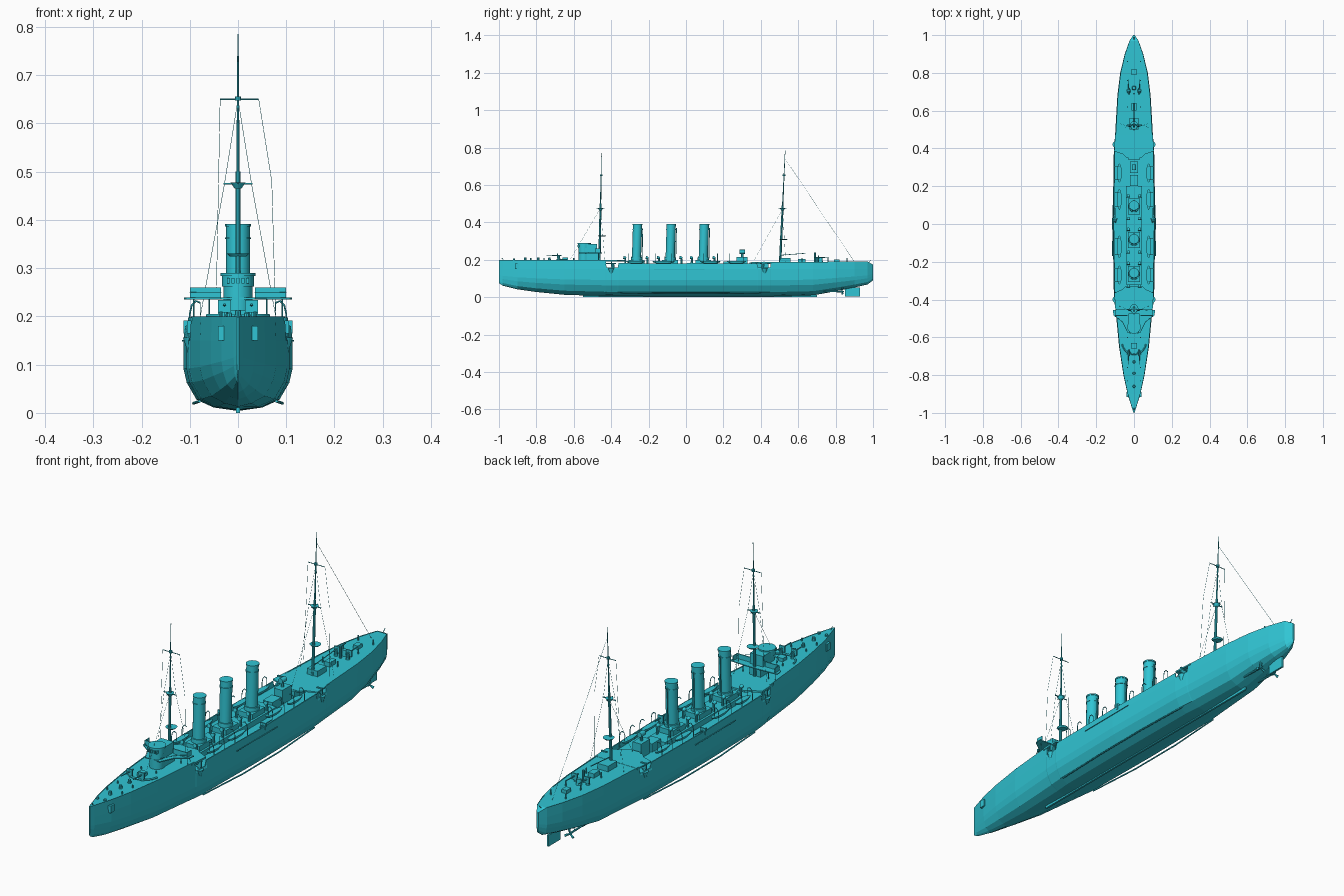
import bpy, bmesh, math
from mathutils import Vector

if "Cube" in bpy.data.objects:
    bpy.data.objects.remove(bpy.data.objects["Cube"])

paint = bpy.data.materials.new("hull_paint")
paint.diffuse_color = (0.03, 0.56, 0.66, 1)
paint.use_nodes = True
paint.node_tree.nodes["Principled BSDF"].inputs["Base Color"].default_value = paint.diffuse_color


def finish(name, bm, smooth=False):
    bmesh.ops.recalc_face_normals(bm, faces=bm.faces)
    me = bpy.data.meshes.new(name)
    bm.to_mesh(me)
    bm.free()
    me.materials.append(paint)
    ob = bpy.data.objects.new(name, me)
    bpy.context.collection.objects.link(ob)
    if smooth:
        bpy.ops.object.select_all(action='DESELECT')
        ob.select_set(True)
        bpy.context.view_layer.objects.active = ob
        bpy.ops.object.shade_smooth_by_angle()
    return ob


def box(name, x, y, z):
    """Box from (min, max) ranges."""
    bm = bmesh.new()
    bmesh.ops.create_cube(bm, size=1)
    for v in bm.verts:
        v.co = [r[0] + (c + .5) * (r[1] - r[0]) for r, c in zip((x, y, z), v.co)]
    return finish(name, bm)


def cyl(name, a, b, r1, r2=None, n=16):
    """Round bar or cone from point a to point b."""
    a, b = Vector(a), Vector(b)
    bm = bmesh.new()
    bmesh.ops.create_cone(bm, cap_ends=True, segments=n, radius1=r1,
                          radius2=r1 if r2 is None else r2, depth=(b - a).length)
    q = Vector((0, 0, 1)).rotation_difference(b - a)
    for v in bm.verts:
        v.co = q @ v.co + (a + b) / 2
    return finish(name, bm, True)


def prism(name, half, z0, z1):
    """Slab from a half outline mirrored over x = 0."""
    bm = bmesh.new()
    pts = half + [(-x, y) for x, y in reversed(half) if x > 0]
    f = bm.faces.new([bm.verts.new((x, y, z0)) for x, y in pts])
    top = bmesh.ops.extrude_face_region(bm, geom=[f])["geom"]
    for v in top:
        if isinstance(v, bmesh.types.BMVert):
            v.co.z = z1
    return finish(name, bm)


def tube(name, pts, r):
    cu = bpy.data.curves.new(name, 'CURVE')
    cu.dimensions, cu.bevel_depth, cu.bevel_resolution, cu.use_fill_caps = '3D', r, 1, True
    sp = cu.splines.new('POLY')
    sp.points.add(len(pts) - 1)
    for p, co in zip(sp.points, pts):
        p.co = (*co, 1)
    cu.materials.append(paint)
    bpy.context.collection.objects.link(bpy.data.objects.new(name, cu))


# Hull loft: y, half width, keel z, rail z, sharpness, deck z
stations = [
    (-1, .002, .075, .2, 1, .199), (-.98, .009, .062, .2, 1.3, .199),
    (-.9, .034, .042, .2, 1.5, .198), (-.8, .056, .028, .2, 1.5, .198),
    (-.65, .079, .013, .2, 1.3, .198), (-.43, .1, .006, .2, 1.1, .198),
    (-.425, .102, .006, .158, 1.1, .155), (-.365, .106, .005, .158, 1, .155),
    (-.36, .107, .005, .182, 1, .155), (0, .113, .004, .18, 1, .155),
    (.38, .107, .004, .18, 1, .155), (.385, .107, .004, .158, 1, .155),
    (.45, .102, .004, .158, 1.1, .155), (.455, .101, .004, .188, 1.1, .186),
    (.68, .088, .01, .189, 1.3, .187), (.8, .073, .032, .19, 1.3, .188),
    (.9, .049, .052, .191, 1.2, .189), (.97, .024, .068, .191, 1.1, .189),
    (1, .004, .09, .175, 1, .174)]
section = [(0, 0), (.45, .05), (.76, .16), (.94, .4), (1, .6), (1, 1)]
bm = bmesh.new()
rings = []
for y, w, k, t, p, d in stations:
    half = [(w * u ** p, k + f * (.15 - k)) for u, f in section]
    half += [(w * .97, t), (w * .93, t), (w * .93, d), (0, d)]
    ring = half + [(-x, z) for x, z in half[-2:0:-1]]
    rings.append([bm.verts.new((x, y, z)) for x, z in ring])
for a, b in zip(rings, rings[1:]):
    for i in range(len(a)):
        j = (i + 1) % len(a)
        bm.faces.new((a[i], a[j], b[j], b[i]))
bm.faces.new(rings[0])
bm.faces.new(rings[-1])
finish("hull", bm)

# Decks roofing the side gun ports
prism("fore_deck_overhang", [(.099, -.45), (.104, -.365), (.06, -.345), (.045, -.33)], .19, .198)
prism("aft_deck_overhang", [(.04, .35), (.06, .37), (.105, .385), (.1, .47)], .181, .187)
box("keel", (-.004, .004), (-.55, .7), (0, .012))

# Rudder, propellers, bilge keels, anchors
box("rudder", (-.004, .004), (.85, .93), (.004, .052))
cyl("rudder_stock", (0, .88, .04), (0, .88, .08), .004, n=8)
for s in (-1, 1):
    cyl("propeller_shaft", (s * .035, .62, .035), (s * .035, .83, .03), .004, n=8)
    cyl("propeller_hub", (s * .035, .825, .03), (s * .035, .845, .03), .006, .003, n=8)
    for i in range(3):
        a = math.radians(90 + 120 * i)
        cyl("propeller_blade", (s * .035, .832, .03),
            (s * .035 + .022 * math.cos(a), .836, .03 + .022 * math.sin(a)), .002, .006, 6)
    tube("shaft_strut", [(s * .035, .8, .03), (s * .02, .79, .06)], .002)
    tube("bilge_keel", [(s * .08, -.35, .024), (s * .092, -.1, .02), (s * .092, .15, .02), (s * .08, .4, .024)], .003)
    box("anchor", sorted((s * .028, s * .041)), (-.915, -.89), (.15, .18))
    tube("boat_boom", [(s * .114, -.17, .15), (s * .115, .1, .15)], .0018)
    cyl("hawse_pipe", (s * .018, -.92, .198), (s * .018, -.92, .206), .006, n=8)
    for y in (-.83, -.76, -.6, .62, .76, .86):
        cyl("bollard", (s * .035, y, .185), (s * .035, y, .21), .003, n=8)

# Breakwater on the forecastle
tube("breakwater", [(.064 * math.sin(math.radians(a)), -.625 - .065 * math.cos(math.radians(a)), .202)
                    for a in range(-80, 81, 16)], .004)
for y in (-.86, -.79, -.73):
    cyl("capstan", (0, y, .195), (0, y, .213), .008, .006, 10)
box("forecastle_skylight", (-.015, .015), (-.66, -.63), (.195, .212))


# Guns with shields
def gun(x, y, z, d):
    cyl("gun_pedestal", (x, y, z), (x, y, z + .022), .009, .006, 10)
    box("gun_shield", (x - .013, x + .013), (y + d * .008 - .003, y + d * .008 + .003), (z + .01, z + .036))
    cyl("gun_barrel", (x, y - d * .015, z + .025), (x, y + d * .065, z + .027), .0035, .002, 8)


for s in (-1, 1):
    gun(s * .028, -.68, .198, -1)
    gun(s * .028, .7, .187, 1)
    gun(s * .093, -.39, .155, -1)
    gun(s * .1, .02, .155, 1)
    gun(s * .093, .41, .155, 1)
    for y in (-.4, .42):
        cyl("sponson", (s * .096, y, .125), (s * .096, y, .156), .008, .018, 12)

# Bridge: conning tower, chart house, wings
cyl("conning_tower", (0, -.545, .195), (0, -.545, .262), .03)
cyl("wheelhouse", (0, -.545, .262), (0, -.545, .284), .033)
cyl("wheelhouse_roof", (0, -.545, .284), (0, -.545, .29), .036)
for i in range(5):
    x = -.02 + i * .01
    box("wheelhouse_window", (x - .003, x + .003), (-.581, -.565), (.268, .28))
box("chart_house", (-.026, .026), (-.545, -.465), (.195, .237))
box("upper_chart_house", (-.03, .03), (-.54, -.475), (.237, .284))
prism("bridge_floor", [(.035, -.575), (.06, -.52), (.108, -.485), (.112, -.455), (.03, -.45)], .235, .239)
for s in (-1, 1):
    tube("bridge_rail", [(s * .035, -.57, .25), (s * .06, -.52, .25), (s * .1, -.487, .25)], .001)
    box("wing_parapet", sorted((s * .035, s * .1)), (-.487, -.483), (.237, .26))
    box("wing_end", sorted((s * .097, s * .1)), (-.487, -.457), (.237, .26))
    for x in (.06, .092):
        tube("wing_post", [(s * x, -.47, .195), (s * x, -.47, .237)], .0015)

# Funnels with casings, collars and steam pipes
box("boiler_casing", (-.042, .042), (-.32, .2), (.15, .178))
for y in (-.265, -.085, .092):
    box("funnel_casing", (-.033, .033), (y - .042, y + .042), (.175, .2))
    cyl("funnel_base", (0, y, .195), (0, y + .001, .215), .03)
    cyl("funnel", (0, y, .2), (0, y + .006, .388), .0245)
    cyl("funnel_band", (0, y + .005, .36), (0, y + .005, .364), .0265)
    cyl("funnel_lip", (0, y + .006, .386), (0, y + .006, .392), .0265)
    tube("steam_pipe", [(0, y + .03, .2), (0, y + .034, .37)], .0025)
    for s in (-1, 1):
        for dy in (-.06, .06):
            cyl("vent_stem", (s * .03, y + dy, .17), (s * .03, y + dy, .208), .005, n=10)
            cyl("vent_cowl", (s * .03, y + dy + .005, .21), (s * .03, y + dy - .01, .213), .005, .009, 10)

# Aft deckhouses and skylights
for y0, y1, w, z in ((.2, .26, .022, .19), (.27, .33, .02, .215), (.34, .44, .028, .186),
                     (.5, .56, .025, .21), (.6, .64, .014, .205), (.79, .82, .012, .203)):
    box("deckhouse", (-w, w), (y0, y1), (.15, z))
cyl("searchlight_stand", (0, .3, .21), (0, .3, .232), .006, n=8)
cyl("aft_searchlight", (0, .285, .243), (0, .315, .243), .011)
cyl("aft_capstan", (0, .72, .185), (0, .72, .212), .012, .009)
cyl("aft_compass", (0, .69, .185), (0, .69, .238), .005, n=8)


# Boats hanging on curved davits
def boat(x, y, z, half):
    bm = bmesh.new()
    bmesh.ops.create_uvsphere(bm, u_segments=12, v_segments=8, radius=1)
    bmesh.ops.delete(bm, geom=[v for v in bm.verts if v.co.z > .01], context='VERTS')
    bmesh.ops.holes_fill(bm, edges=bm.edges[:])
    for v in bm.verts:
        v.co = (x + v.co.x * .013, y + v.co.y * half, z + v.co.z * .016)
    finish("boat", bm)


for s in (-1, 1):
    for y, half in ((-.27, .05), (-.12, .06), (.13, .055), (.27, .05)):
        boat(s * .078, y, .193, half)
        for dy in (-half * .7, half * .7):
            tube("davit", [(s * .1, y + dy, .16), (s * .1, y + dy, .205), (s * .096, y + dy, .223),
                           (s * .087, y + dy, .232), (s * .078, y + dy, .228)], .0018)
            tube("boat_fall", [(s * .078, y + dy, .228), (s * .078, y + dy, .188)], .0007)


# Masts with platforms and yards
def mast(y, z0, top, lean, zlow):
    at = lambda z: y + lean * (z - z0)
    cyl("lower_mast", (0, y, z0), (0, at(.5), .5), .0065, .005, 10)
    cyl("topmast", (0, at(.49), .49), (0, at(top), top), .0035, .0012, 8)
    cyl("searchlight_platform", (0, at(zlow) + .012, zlow - .006), (0, at(zlow) + .012, zlow), .017, .023)
    cyl("crows_nest", (0, at(.47), .465), (0, at(.47), .478), .007, .016)
    tube("crosstree", [(-.03, at(.475), .475), (.03, at(.475), .475)], .0022)
    tube("fore_aft_spreader", [(0, at(.475) - .022, .476), (0, at(.475) + .022, .476)], .0015)
    tube("signal_yard", [(-.037, at(.65), .65), (.043, at(.65), .65)], .0015)
    cyl("mast_cap", (0, at(.65), .647), (0, at(.65), .656), .007, n=10)
    for s in (-1, 1):
        tube("shroud", [(s * .028, at(.475), .475), (s * .08, y + .03, .19)], .0005)
        tube("topmast_shroud", [(0, at(.65), .65), (s * .028, at(.475), .475)], .0005)
    tube("halyard", [(-.037, at(.65), .65), (-.045, at(.26), .24)], .0005)
    tube("signal_line", [(.043, at(.65), .65), (.07, at(.48), .48), (.078, at(.25), .2)], .0005)


mast(-.463, .19, .77, .02, .33)
mast(.503, .18, .785, .045, .312)
tube("main_boom", [(0, .51, .225), (0, .64, .235)], .002)

# Long stays
tube("back_stay", [(0, .53, .74), (0, .9, .19)], .0006)
tube("fore_stay", [(0, -.455, .48), (0, -.62, .2)], .0005)
tube("main_stay", [(0, .51, .46), (0, .36, .19)], .0005)

# Stern and bow poles
tube("stern_pole", [(0, .975, .185), (0, .99, .2)], .0015)
tube("bow_pole", [(0, -.975, .198), (0, -.985, .21)], .0015)
